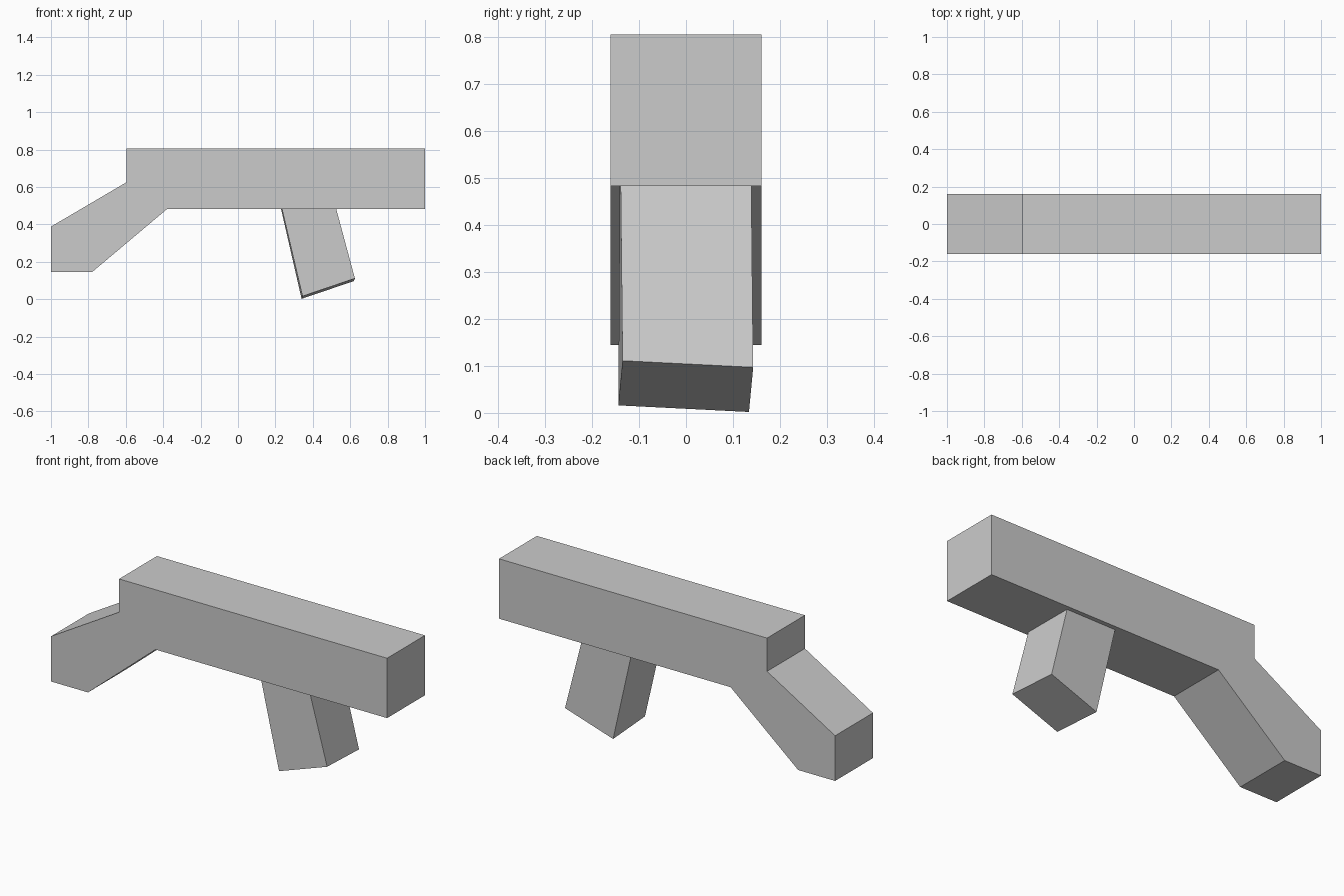
import bpy
import bmesh
from mathutils import Vector

cube = bpy.data.objects.get("Cube")
if cube:
    bpy.data.objects.remove(cube, do_unlink=True)

grey = bpy.data.materials.new("plain grey")
grey.use_nodes = True
colour = (0.6, 0.6, 0.6, 1)
grey.diffuse_color = colour
grey.node_tree.nodes["Principled BSDF"].inputs["Base Color"].default_value = colour


def loft(name, ring_a, ring_b):
    """Closed solid between two matching outlines."""
    bm = bmesh.new()
    a = [bm.verts.new(p) for p in ring_a]
    b = [bm.verts.new(p) for p in ring_b]
    bm.faces.new(a)
    bm.faces.new(b[::-1])
    for i in range(len(a)):
        j = (i + 1) % len(a)
        bm.faces.new((a[j], a[i], b[i], b[j]))
    bmesh.ops.recalc_face_normals(bm, faces=bm.faces)
    mesh = bpy.data.meshes.new(name)
    bm.to_mesh(mesh)
    bm.free()
    mesh.materials.append(grey)
    obj = bpy.data.objects.new(name, mesh)
    bpy.context.collection.objects.link(obj)
    return obj


# Long body with the sloping stock, extruded across its width
half_width = 0.161
profile = [(1, 0.483), (1, 0.805), (-0.595, 0.805), (-0.595, 0.626),
           (-1, 0.388), (-1, 0.145), (-0.78, 0.145), (-0.378, 0.483)]
loft("body_and_stock",
     [(x, -half_width, z) for x, z in profile],
     [(x, half_width, z) for x, z in profile])

# Slanted grip, slightly twisted, with its top sunk into the body
foot = [Vector(p) for p in ((0.345, -0.144, 0.016), (0.625, -0.135, 0.111),
                            (0.62, 0.143, 0.097), (0.34, 0.134, 0.002))]
neck = [Vector(p) for p in ((0.235, -0.141, 0.483), (0.525, -0.139, 0.483),
                            (0.523, 0.139, 0.483), (0.23, 0.137, 0.483))]
sunk = [n + (n - f) * 0.08 for f, n in zip(foot, neck)]
loft("grip", foot, sunk)
